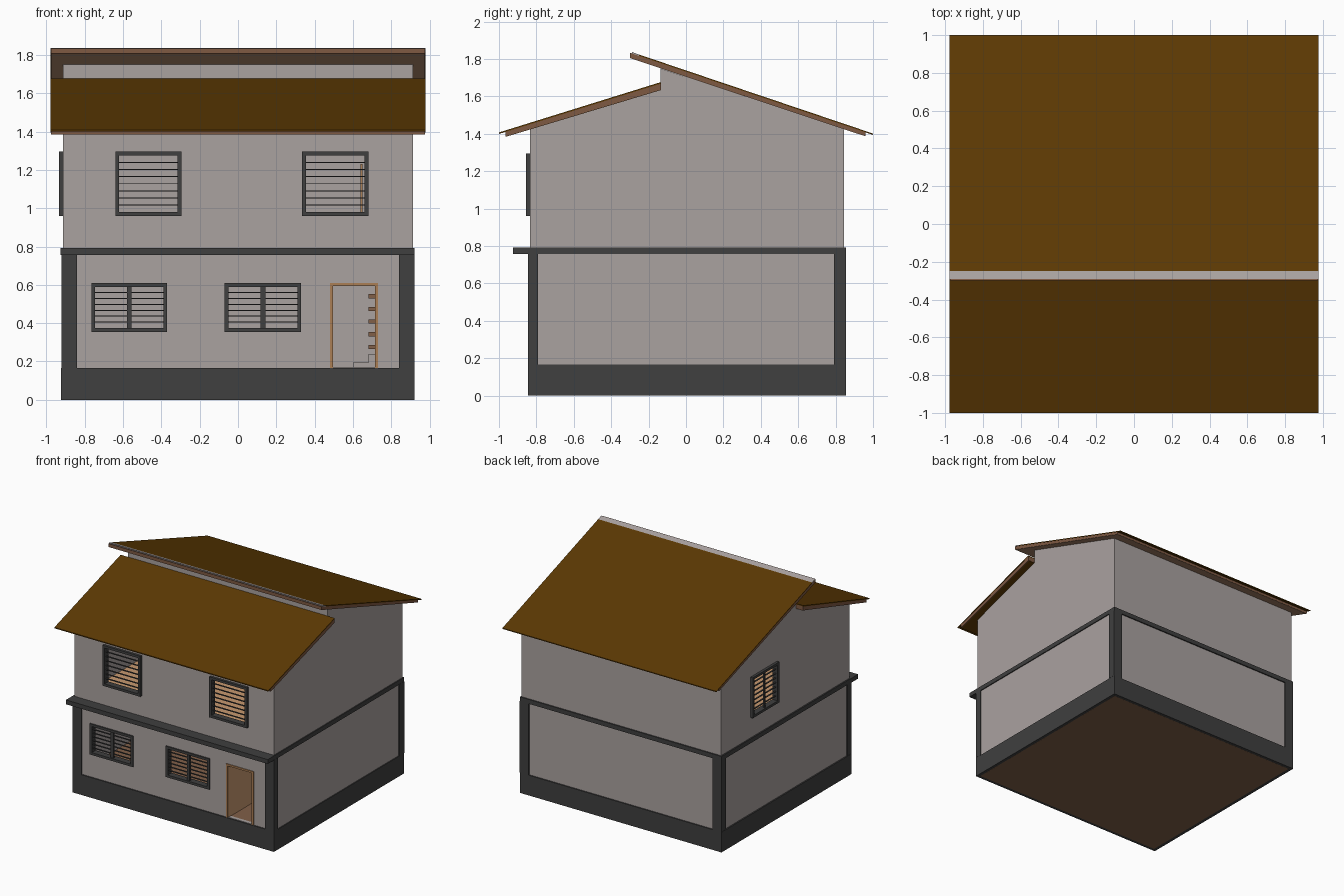
import bpy, bmesh
from mathutils import Vector

if "Cube" in bpy.data.objects:
    bpy.data.objects.remove(bpy.data.objects["Cube"])


def mat(name, r, g, b):
    m = bpy.data.materials.new(name)
    m.diffuse_color = (r, g, b, 1)
    m.use_nodes = True
    m.node_tree.nodes["Principled BSDF"].inputs["Base Color"].default_value = m.diffuse_color
    return m


WALL = mat("wall_plaster", .4, .36, .35)
DARK = mat("dark_grey_trim", .05, .05, .05)
ROOF = mat("roof_olive_brown", .107, .041, .001)
WOOD = mat("roof_wood", .21, .1, .055)
TAN = mat("tan_wood", .58, .32, .16)
FRAME = mat("door_frame_wood", .41, .21, .09)
FLOOR = mat("floor_brown", .22, .115, .065)
SOFFIT = mat("soffit_light_brown", .47, .28, .17)


def finish(name, bm, m):
    bmesh.ops.recalc_face_normals(bm, faces=bm.faces)
    me = bpy.data.meshes.new(name)
    bm.to_mesh(me)
    bm.free()
    ob = bpy.data.objects.new(name, me)
    bpy.context.collection.objects.link(ob)
    me.materials.append(m)
    return ob


def boxes(name, items, m):
    """One object from several (x0, x1, y0, y1, z0, z1) boxes."""
    bm = bmesh.new()
    for x0, x1, y0, y1, z0, z1 in items:
        vs = bmesh.ops.create_cube(bm, size=1)["verts"]
        for v in vs:
            v.co = Vector((x1 if v.co.x > 0 else x0,
                           y1 if v.co.y > 0 else y0,
                           z1 if v.co.z > 0 else z0))
    return finish(name, bm, m)


def prism(name, yz, hx, m):
    """Side profile extruded across the width."""
    bm = bmesh.new()
    f = bm.faces.new([bm.verts.new((-hx, y, z)) for y, z in yz])
    r = bmesh.ops.extrude_face_region(bm, geom=[f])
    for v in r["geom"]:
        if isinstance(v, bmesh.types.BMVert):
            v.co.x = hx
    return finish(name, bm, m)


def cut(ob, cutter):
    md = ob.modifiers.new("cut", "BOOLEAN")
    md.operation = "DIFFERENCE"
    md.solver = "EXACT"
    md.object = cutter
    cutter.hide_render = True
    cutter.hide_set(True)


# Walls: hollow shell following the two roof slopes
walls = prism("walls", [(-.835, .1), (.845, .1), (.845, 1.425), (-.135, 1.749),
                        (-.135, 1.635), (-.835, 1.423)], .912, WALL)
cut(walls, prism("room_cutter", [(-.805, .05), (.815, .05), (.815, 1.6), (-.105, 1.9),
                                 (-.105, 1.62), (-.805, 1.41)], .88, WALL))


# Windows with louvre slats; u runs along the wall
def window(name, u0, u1, z0, z1, slats, side=False, mullion=0, out=.85):
    t = .02

    def place(a, b, d0, d1, c, d):   # d0 outer depth, d1 inner depth
        return (-d0, -d1, a, b, c, d) if side else (a, b, -d0, -d1, c, d)
    inn = out - .05
    parts = [place(u0, u0 + t, out, inn, z0, z1), place(u1 - t, u1, out, inn, z0, z1),
             place(u0 + t, u1 - t, out, inn, z0, z0 + t),
             place(u0 + t, u1 - t, out, inn, z1 - t, z1)]
    for i in range(slats):
        z = z0 + t + (z1 - z0 - 2 * t) * (i + 1) / (slats + 1)
        parts.append(place(u0 + t, u1 - t, out - .015, out - .027, z - .0025, z + .0025))
    if mullion:
        c = (u0 + u1) / 2
        parts.append(place(c - mullion, c + mullion, out - .01, out - .025, z0 + t, z1 - t))
    boxes(name, parts, DARK)
    cut(walls, boxes(name + "_cutter",
                     [place(u0 + .01, u1 - .01, 1.1, .7, z0 + .01, z1 - .01)], WALL))


window("lower_window_left", -.765, -.37, .355, .61, 6, mullion=.013, out=.845)
window("lower_window_right", -.07, .33, .355, .61, 6, mullion=.013, out=.845)
window("upper_window_left", -.64, -.295, .96, 1.295, 7, out=.855)
window("upper_window_right", .335, .68, .96, 1.295, 7, out=.855)
window("side_window", .115, .46, .96, 1.295, 7, side=True, mullion=.007, out=.933)

# Doorway, door frame and door leaf standing open
cut(walls, boxes("door_cutter", [(.485, .725, -1, -.7, .17, .605)], WALL))
boxes("door_frame", [(.48, .495, -.842, -.8, .165, .61), (.715, .73, -.842, -.8, .165, .61),
                     (.495, .715, -.842, -.8, .595, .61)], FRAME)
boxes("door_leaf", [(.483, .497, -.825, -.5, .168, .6)], TAN)

# Plinth ring, corner posts and band
boxes("plinth", [(-.923, .92, -.845, -.81, 0, .167), (-.923, .92, .82, .855, 0, .167),
                 (-.923, -.885, -.81, .82, 0, .167), (.885, .92, -.81, .82, 0, .167)], DARK)
posts = []
for s in (-1, 1):
    x0, x1 = sorted((s * .84, s * .921))
    posts += [(x0, x1, -.845, -.8, .167, .76), (x0, x1, .81, .855, .167, .76)]
    x0, x1 = sorted((s * .9, s * .921))
    posts += [(x0, x1, -.845, -.79, .167, .76), (x0, x1, .79, .855, .167, .76)]
boxes("corner_posts", posts, DARK)
boxes("floor_band", [(-.925, .92, -.925, -.82, .757, .793), (-.923, .92, .83, .855, .757, .793),
                     (-.923, -.895, -.82, .83, .757, .793),
                     (.895, .92, -.82, .83, .757, .793)], DARK)

# Floors, the upper one with a stairwell
boxes("ground_floor", [(-.895, .895, -.82, .83, 0, .167)], FLOOR).location.z = -.0005
boxes("upper_floor", [(-.88, .66, -.805, .815, .76, .795), (.66, .88, -.805, -.25, .76, .795),
                      (.66, .88, .45, .815, .76, .795)], TAN)

# Stairs along the right wall
boxes("bottom_steps", [(.6, .68, -.5, -.38, .167, .195), (.68, .88, -.5, -.38, .167, .24)], WALL)
boxes("stair_treads", [(.68, .88, -.38 + i * .1, -.27 + i * .1, .265 + i * .066, .287 + i * .066)
                       for i in range(8)], FLOOR)
boxes("stair_post", [(.64, .65, -.25, -.24, .795, 1.23)], FRAME)

# Roof boards, coverings, undersides and ridge strip
prism("front_roof_boards", [(-.965, 1.385), (-.135, 1.635), (-.135, 1.668), (-.965, 1.41)],
      .975, WOOD)
prism("front_roof_cover", [(-1, 1.399), (-.135, 1.668), (-.135, 1.676), (-1, 1.407)],
      .978, ROOF)
prism("front_roof_underside", [(-.963, 1.384), (-.136, 1.633), (-.136, 1.636), (-.963, 1.387)],
      .968, ROOF)
prism("back_roof_boards", [(-.3, 1.806), (.96, 1.388), (.96, 1.408), (-.3, 1.833)],
      .975, WOOD)
prism("back_roof_underside", [(-.299, 1.804), (.959, 1.3865), (.959, 1.389), (-.299, 1.807)],
      .974, SOFFIT)
prism("back_roof_cover", [(-.25, 1.816), (1, 1.394), (1, 1.401), (-.25, 1.823)],
      .978, ROOF)
prism("ridge_strip", [(-.29, 1.829), (-.25, 1.8155), (-.25, 1.823), (-.29, 1.837)],
      .978, WALL)
